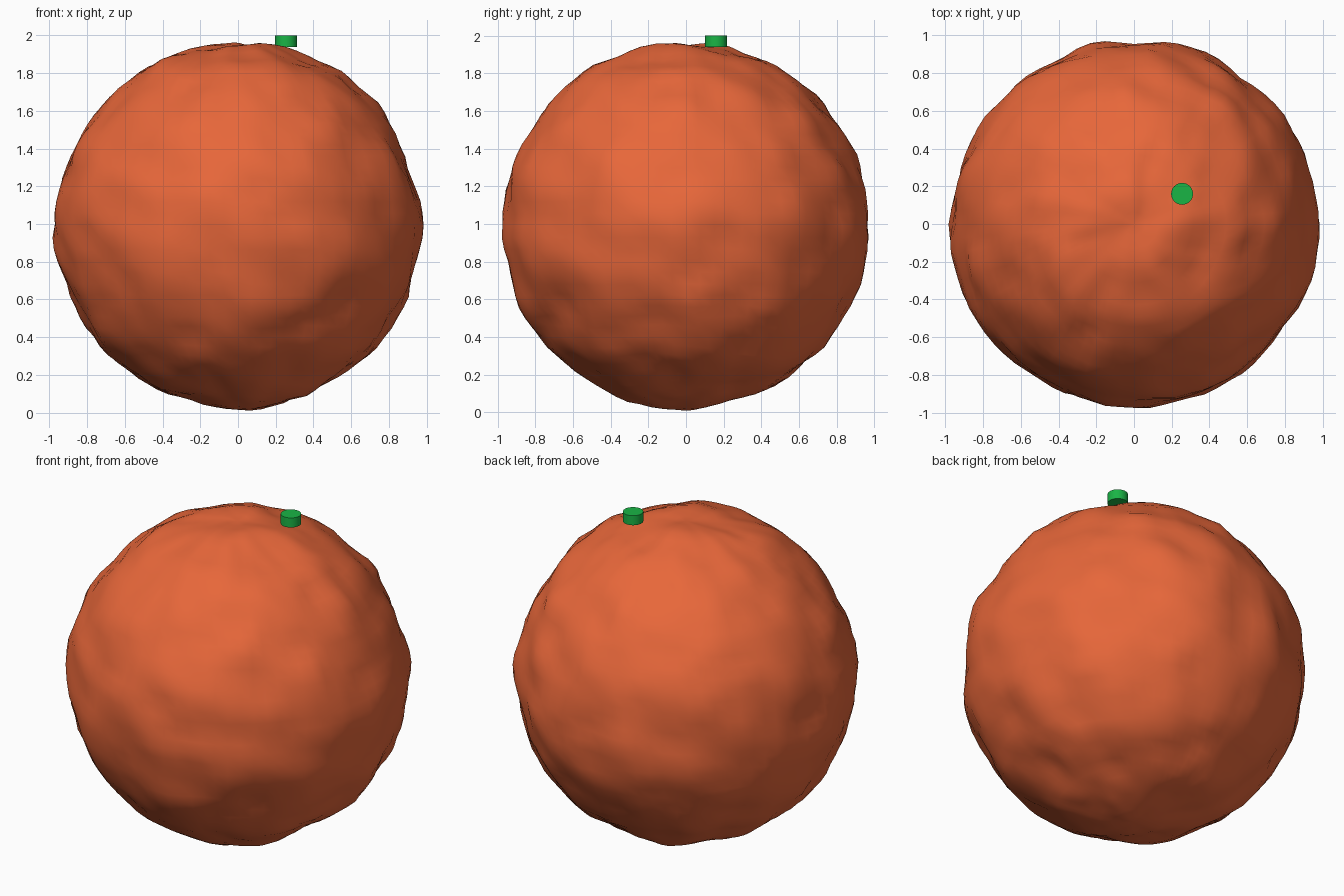
import bpy, bmesh
from mathutils import Vector, noise

if "Cube" in bpy.data.objects:
    bpy.data.objects.remove(bpy.data.objects["Cube"])

CENTRE_Z = 0.992
MEAN_R, BUMP = 0.968, 0.0095   # average radius and bump deviation


def material(name, rgb):
    m = bpy.data.materials.new(name)
    m.diffuse_color = (*rgb, 1)
    m.use_nodes = True
    m.node_tree.nodes["Principled BSDF"].inputs["Base Color"].default_value = m.diffuse_color
    return m


def add_object(name, bm, mat, location):
    me = bpy.data.meshes.new(name)
    bm.to_mesh(me)
    bm.free()
    me.materials.append(mat)
    ob = bpy.data.objects.new(name, me)
    ob.location = location
    bpy.context.collection.objects.link(ob)
    return ob


# Bumpy fruit body: a UV sphere pushed in and out by soft two-octave noise
bm = bmesh.new()
bmesh.ops.create_uvsphere(bm, u_segments=80, v_segments=48, radius=1)
values = []
for v in bm.verts:
    p = v.co.copy()
    values.append(noise.noise(p * 4.0 + Vector((3.1, 1.7, 5.3)))
                  + 0.4 * noise.noise(p * 8.5))
mean = sum(values) / len(values)
dev = (sum((x - mean) ** 2 for x in values) / len(values)) ** 0.5
for v, x in zip(bm.verts, values):
    v.co = v.co.normalized() * (MEAN_R + BUMP * (x - mean) / dev)
for f in bm.faces:
    f.smooth = True
add_object("fruit_body", bm, material("orange_peel", (0.80, 0.135, 0.042)),
           (0, 0, CENTRE_Z))

# Short green stem button, off-centre on the top
bm = bmesh.new()
bmesh.ops.create_cone(bm, cap_ends=True, segments=32, radius1=0.058,
                      radius2=0.058, depth=0.06)
for f in bm.faces:
    f.smooth = len(f.verts) == 4
for e in bm.edges:
    e.smooth = not any(len(f.verts) > 4 for f in e.link_faces)
add_object("stem", bm, material("stem_green", (0.01, 0.46, 0.06)),
           (0.255, 0.16, 1.97))
